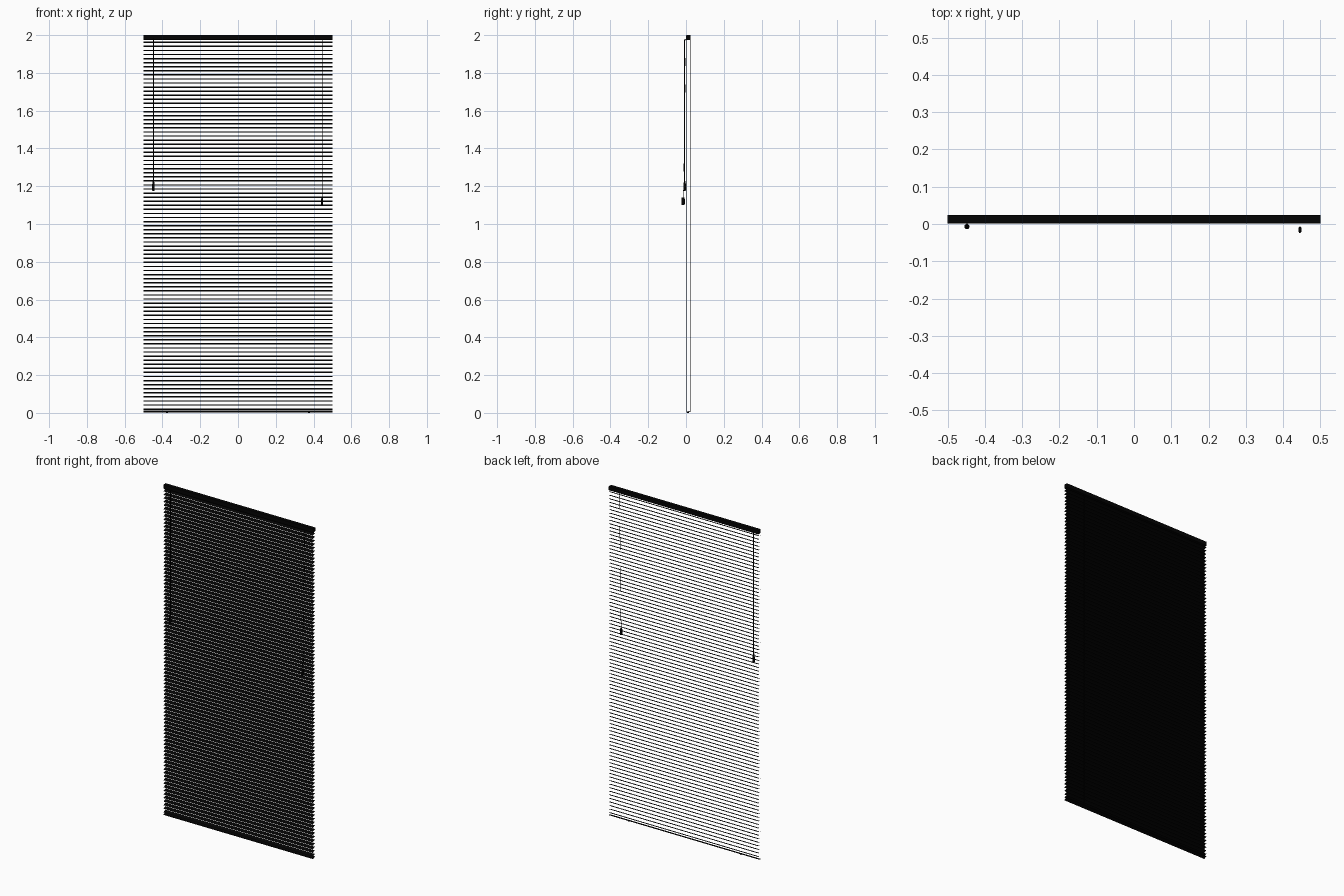
import bpy, bmesh, math
from mathutils import Vector

if "Cube" in bpy.data.objects:
    bpy.data.objects.remove(bpy.data.objects["Cube"])

dark = bpy.data.materials.new("dark")
dark.diffuse_color = (0.001, 0.001, 0.001, 1)
dark.use_nodes = True
dark.node_tree.nodes["Principled BSDF"].inputs["Base Color"].default_value = dark.diffuse_color

DEPTH, RISE, CROWN = 0.0215, 0.0072, 0.0018   # slat cross-section
Y0 = 0.002                                    # front edge of the slats
COUNT, Z_FIRST, Z_LAST = 91, 0.020, 1.962


def finish(name, bm, smooth=True):
    me = bpy.data.meshes.new(name)
    bm.to_mesh(me)
    bm.free()
    ob = bpy.data.objects.new(name, me)
    bpy.context.collection.objects.link(ob)
    me.materials.append(dark)
    if smooth:
        bpy.ops.object.select_all(action='DESELECT')
        ob.select_set(True)
        bpy.context.view_layer.objects.active = ob
        bpy.ops.object.shade_smooth_by_angle(angle=math.radians(35))
    return ob


def extrude_x(name, profile, half=0.5):
    """Closed (y, z) profile extruded along x."""
    bm = bmesh.new()
    face = bm.faces.new([bm.verts.new((-half, y, z)) for y, z in profile])
    # keep the start face as the left cap
    new = bmesh.ops.extrude_face_region(bm, geom=[face], use_keep_orig=True)["geom"]
    bmesh.ops.translate(bm, vec=(2 * half, 0, 0),
                        verts=[g for g in new if isinstance(g, bmesh.types.BMVert)])
    bmesh.ops.recalc_face_normals(bm, faces=bm.faces)
    return finish(name, bm)


def cord(name, a, b, r, sides=6):
    """Straight round rod from a to b."""
    a, b = Vector(a), Vector(b)
    bm = bmesh.new()
    bmesh.ops.create_cone(bm, cap_ends=True, segments=sides, radius1=r, radius2=r,
                          depth=(b - a).length)
    bm.transform((b - a).to_track_quat('Z', 'Y').to_matrix().to_4x4())
    bmesh.ops.translate(bm, vec=(a + b) / 2, verts=bm.verts)
    return finish(name, bm)


def lathe(name, profile, loc, sides=16, sx=1.0):
    """(radius, z) profile turned about a vertical axis."""
    bm = bmesh.new()
    vs = [bm.verts.new((r, 0, z)) for r, z in profile]
    es = [bm.edges.new(p) for p in zip(vs, vs[1:])]
    bmesh.ops.spin(bm, geom=vs + es, cent=(0, 0, 0), axis=(0, 0, 1),
                   angle=math.tau, steps=sides)
    bmesh.ops.remove_doubles(bm, verts=bm.verts, dist=1e-5)
    bmesh.ops.recalc_face_normals(bm, faces=bm.faces)
    bmesh.ops.scale(bm, vec=(sx, 1, 1), verts=bm.verts)
    bmesh.ops.translate(bm, vec=loc, verts=bm.verts)
    return finish(name, bm)


# head rail
c = 0.0015
extrude_x("head_rail", [(0.001 + c, 1.975), (0.0245 - c, 1.975), (0.0245, 1.975 + c),
                        (0.0245, 2 - c), (0.0245 - c, 2), (0.001 + c, 2),
                        (0.001, 2 - c), (0.001, 1.975 + c)])

# thin crowned slats, front edge down
bm = bmesh.new()
SEG = 4
for i in range(COUNT):
    z = Z_FIRST + (Z_LAST - Z_FIRST) * i / (COUNT - 1)
    rows = []
    for k in range(SEG + 1):
        t = k / SEG
        bulge = CROWN * 4 * t * (1 - t)
        y = Y0 + DEPTH * t - bulge * 0.3
        zz = z + RISE * (t - 0.5) + bulge * 0.95
        rows.append([bm.verts.new((x, y, zz)) for x in (-0.5, 0.5)])
    for p, q in zip(rows, rows[1:]):
        bm.faces.new((p[0], p[1], q[1], q[0]))
finish("slats", bm)

# tilted bottom rail
extrude_x("bottom_rail", [(0.002, 0.001), (0.005, 0.001), (0.021, 0.0075),
                          (0.022, 0.010), (0.019, 0.0115), (0.004, 0.0055)])

# ladder strings and bottom plugs
for side, x in (("left", -0.375), ("right", 0.375)):
    for part, y in (("front_ladder", 0.001), ("back_ladder", 0.0225)):
        cord(f"{side}_{part}_cord", (x, y, 0.006), (x, y, 1.976), 0.0004)
    lathe(f"{side}_bottom_plug", [(0, 0), (0.005, 0), (0.005, 0.006), (0, 0.006)],
          (x, 0.010, 0))

# tilt wand with grip
WX, WY = -0.448, -0.007
cord("wand_hook", (WX, 0.004, 1.982), (WX, WY, 1.972), 0.0015)
cord("wand", (WX, WY, 1.20), (WX, WY, 1.978), 0.0025, 8)
lathe("wand_grip", [(0, 0), (0.005, 0), (0.007, 0.004), (0.007, 0.028),
                    (0.0045, 0.048), (0.003, 0.054), (0, 0.054)], (WX, WY, 1.175))

# pull cords and tassel
for name, dx in (("pull_cord_a", -0.0012), ("pull_cord_b", 0.0012)):
    cord(name, (0.445 + dx, 0.001, 1.98), (0.445 + dx, -0.015, 1.135), 0.0004)
lathe("cord_tassel", [(0, 0), (0.007, 0.001), (0.009, 0.005), (0.009, 0.033),
                      (0.007, 0.039), (0, 0.041)], (0.445, -0.0155, 1.10), sx=0.5)
